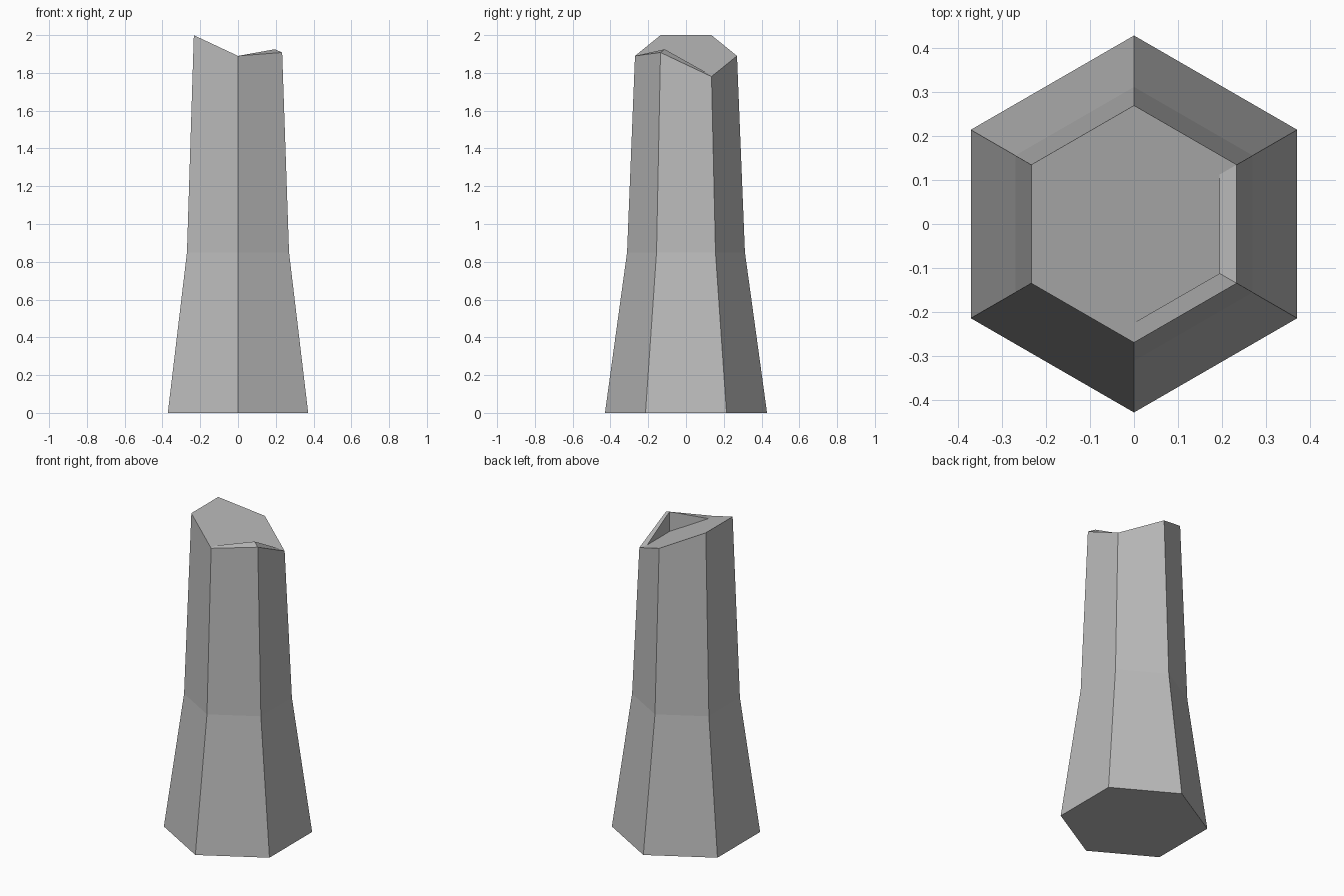
import bpy, bmesh, math

cube = bpy.data.objects.get("Cube")
if cube:
    bpy.data.objects.remove(cube, do_unlink=True)

# Plain stone colour
stone = bpy.data.materials.new("grey_stone")
stone.use_nodes = True
colour = (0.5, 0.5, 0.5, 1)
stone.diffuse_color = colour
stone.node_tree.nodes["Principled BSDF"].inputs["Base Color"].default_value = colour


def slant(x):
    """Height of the sloping break across the top."""
    return 1.89 - 0.468 * x


def corner(i, radius):
    a = math.radians(60 * i - 90)      # corner 0 points to the front
    return radius * math.cos(a), radius * math.sin(a)


bm = bmesh.new()


def ring(radius, height):
    verts = []
    for i in range(6):
        x, y = corner(i, radius)
        verts.append(bm.verts.new((x, y, height(x))))
    return verts


# Six-sided flared shaft
base = ring(0.429, lambda x: 0)
waist = ring(0.312, lambda x: 0.85)
top = ring(0.27, slant)
top[1].co.z = 1.908                    # raised splinter corner
bm.faces.new(base[::-1])
for low, high in ((base, waist), (waist, top)):
    for i in range(6):
        j = (i + 1) % 6
        bm.faces.new((low[i], low[j], high[j], high[i]))

# Inner line of the splinter wall, lying on the sloping break
inner = []
for i in range(3):
    x, y = corner(i, 0.225)
    inner.append(bm.verts.new((x, y, slant(x))))
x, y = corner(1, 0.225)
peak = bm.verts.new((x, y, 1.925))

# Sloping break, wall rim and inner wall faces
bm.faces.new((top[0], inner[0], inner[1], inner[2], top[2], top[3], top[4], top[5]))
bm.faces.new((top[0], top[1], peak, inner[0]))
bm.faces.new((top[1], top[2], inner[2], peak))
bm.faces.new((inner[0], peak, inner[1]))
bm.faces.new((peak, inner[2], inner[1]))
bmesh.ops.recalc_face_normals(bm, faces=bm.faces[:])

mesh = bpy.data.meshes.new("broken_pillar")
bm.to_mesh(mesh)
bm.free()
mesh.materials.append(stone)
pillar = bpy.data.objects.new("broken_pillar", mesh)
bpy.context.collection.objects.link(pillar)
